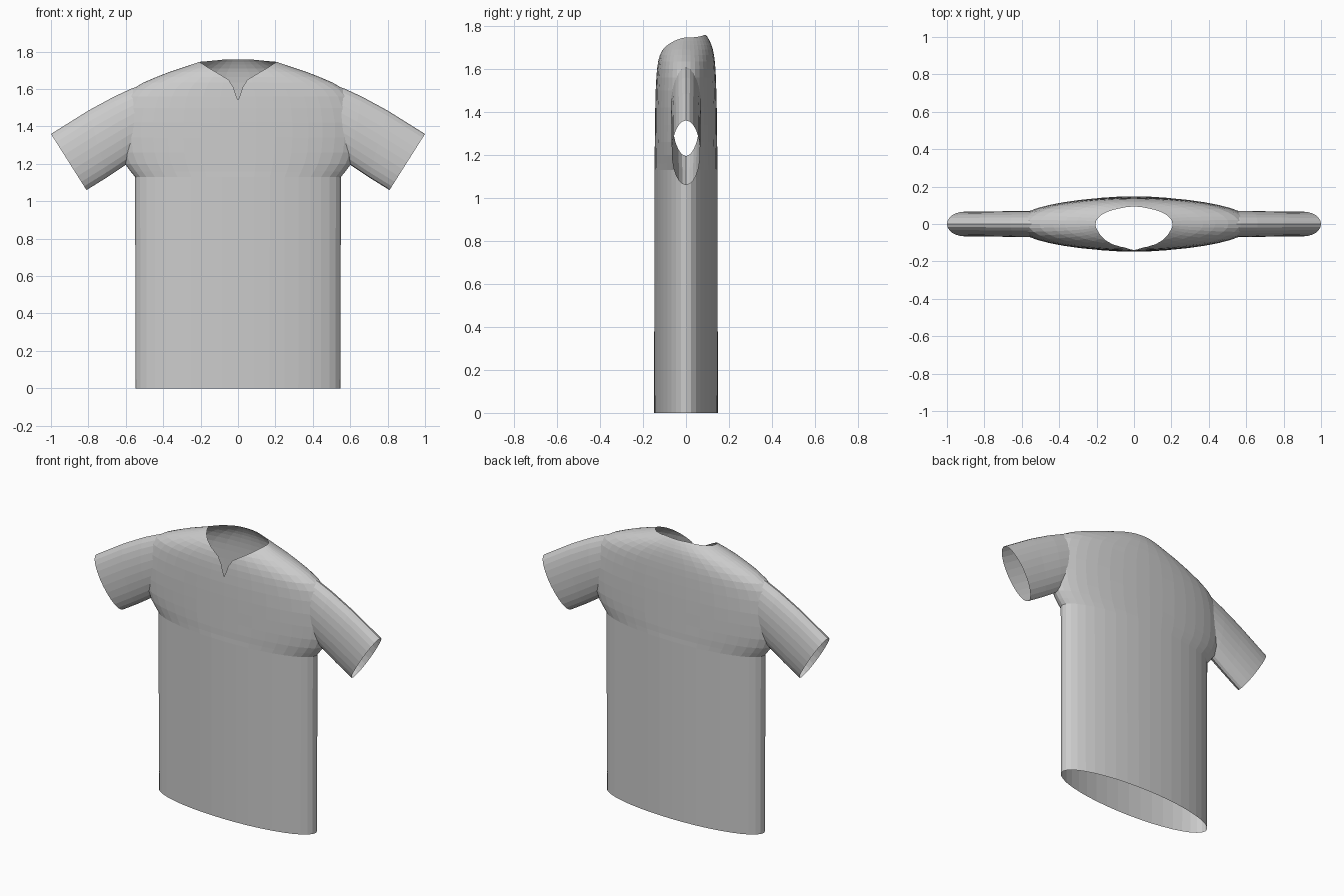
import bpy, bmesh, math
from mathutils import Vector

if "Cube" in bpy.data.objects:
    bpy.data.objects.remove(bpy.data.objects["Cube"], do_unlink=True)


def make_material(name, colour):
    mat = bpy.data.materials.new(name)
    mat.use_nodes = True
    mat.diffuse_color = colour
    mat.node_tree.nodes["Principled BSDF"].inputs["Base Color"].default_value = colour
    return mat


cloth = make_material("grey cloth", (0.6, 0.6, 0.6, 1))
opening = make_material("temporary opening", (0.1, 0.1, 0.1, 1))


def loft(name, rings, start_open, end_open, all_open=False):
    """Closed solid through rings of points; faces marked open are removed later."""
    bm = bmesh.new()
    loops = [[bm.verts.new(p) for p in ring] for ring in rings]
    for a, b in zip(loops, loops[1:]):
        for i in range(len(a)):
            j = (i + 1) % len(a)
            bm.faces.new((a[i], a[j], b[j], b[i])).material_index = int(all_open)
    bm.faces.new(loops[0][::-1]).material_index = int(start_open)
    bm.faces.new(loops[-1]).material_index = int(end_open)
    bmesh.ops.recalc_face_normals(bm, faces=bm.faces)
    mesh = bpy.data.meshes.new(name)
    bm.to_mesh(mesh)
    bm.free()
    mesh.materials.append(cloth)
    mesh.materials.append(opening)
    obj = bpy.data.objects.new(name, mesh)
    bpy.context.collection.objects.link(obj)
    return obj


def angles(count):
    return [2 * math.pi * i / count for i in range(count)]


# Torso: half ellipses with height, half width, front depth, back depth
torso = [
    (0, .548, .148, .148), (1.13, .55, .147, .147), (1.16, .575, .146, .146),
    (1.2, .605, .146, .146), (1.26, .63, .145, .145), (1.34, .64, .144, .144),
    (1.42, .64, .143, .143), (1.5, .625, .141, .141), (1.56, .6, .138, .139),
    (1.6, .565, .135, .137), (1.635, .505, .13, .134), (1.665, .435, .123, .13),
    (1.69, .37, .113, .125), (1.71, .31, .1, .119), (1.73, .25, .08, .11),
    (1.745, .208, .055, .102), (1.758, .17, .03, .093),
]
shirt = loft("shirt", [
    [(w * math.cos(t), (back if math.sin(t) > 0 else front) * math.sin(t), z)
     for t in angles(40)]
    for z, w, front, back in torso], True, True)

# Sleeves: top point, bottom point and half depth of each ring
sleeve = [
    ((1, 1.36), (.81, 1.06), .066), ((.8, 1.485), (.7, 1.128), .067),
    ((.66, 1.561), (.6, 1.195), .07), ((.57, 1.602), (.52, 1.25), .07),
    ((.48, 1.635), (.45, 1.3), .062),
]


def sleeve_ring(side, top, bottom, depth):
    top, bottom = (Vector((side * x, 0, z)) for x, z in (top, bottom))
    mid, half = (top + bottom) / 2, (top - bottom) / 2
    return [mid + half * math.cos(t) + Vector((0, depth * math.sin(t), 0))
            for t in angles(24)]


parts = []
for side, label in ((1, "left"), (-1, "right")):
    rings = [sleeve_ring(side, *r) for r in sleeve]
    parts.append((loft(label + "_sleeve", rings, True, False), "UNION"))

# Neck cutters: notched profile at the front, half oval at the back
notch = [(.206, 1.745), (.16, 1.715), (.1, 1.68), (.05, 1.65), (.025, 1.61), (.012, 1.57)]
profile = [(.206, 1.9)] + notch + [(0, 1.54)]
profile += [(-x, z) for x, z in reversed(notch)] + [(-.206, 1.9)]
front_rings = [[(x, y, z) for x, z in profile] for y in (-.4, .001)]
parts.append((loft("front_neck_cutter", front_rings, True, True, True), "DIFFERENCE"))
arc = [math.pi * i / 16 for i in range(17)]
back_rings = [[(.206 * math.cos(t), .09 * math.sin(t), z) for t in arc] for z in (1.6, 1.9)]
parts.append((loft("back_neck_cutter", back_rings, True, True, True), "DIFFERENCE"))

# Join and cut the solids
for part, operation in parts:
    mod = shirt.modifiers.new(part.name, "BOOLEAN")
    mod.operation = operation
    mod.solver = "EXACT"
    mod.material_mode = "TRANSFER"
    mod.object = part
    part.hide_render = True
bpy.context.view_layer.update()
graph = bpy.context.evaluated_depsgraph_get()
result = bpy.data.meshes.new_from_object(shirt.evaluated_get(graph))
shirt.modifiers.clear()
shirt.data = result
for part, _ in parts:
    bpy.data.objects.remove(part, do_unlink=True)

# Open the hem, cuffs and neck to leave a thin cloth shell
slot = [m.name for m in result.materials].index(opening.name)
bm = bmesh.new()
bm.from_mesh(result)
bmesh.ops.delete(bm, geom=[f for f in bm.faces if f.material_index == slot], context="FACES")
bm.to_mesh(result)
bm.free()
result.materials.clear()
result.materials.append(cloth)
bpy.data.materials.remove(opening)
